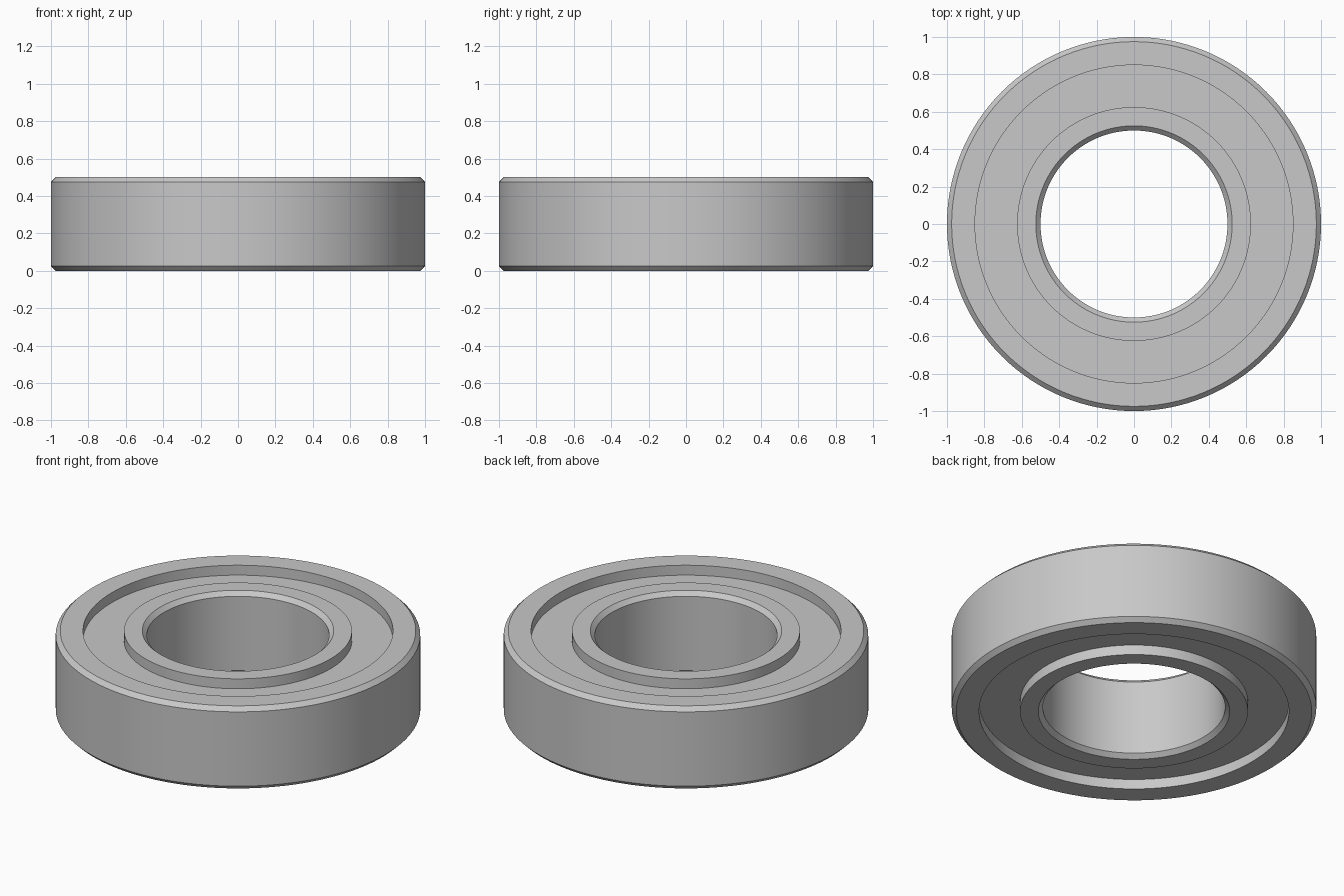
import bpy
import math

cube = bpy.data.objects.get("Cube")
if cube:
    bpy.data.objects.remove(cube, do_unlink=True)

HEIGHT = 0.5
CHAMFER = 0.025
RECESS = 0.06
SEGMENTS = 128

steel = bpy.data.materials.new("steel_grey")
steel.use_nodes = True
colour = (0.58, 0.58, 0.58, 1)
steel.diffuse_color = colour
steel.node_tree.nodes["Principled BSDF"].inputs["Base Color"].default_value = colour


def lathe(name, profile):
    """Revolve a closed (radius, z) profile, listed counter-clockwise, about z."""
    n = len(profile)
    verts, faces = [], []
    for i in range(SEGMENTS):
        a = math.tau * i / SEGMENTS
        verts += [(r * math.cos(a), r * math.sin(a), z) for r, z in profile]
        here, there = i * n, (i + 1) % SEGMENTS * n
        for j in range(n):
            k = (j + 1) % n
            faces.append((here + j, there + j, there + k, here + k))
    mesh = bpy.data.meshes.new(name)
    mesh.from_pydata(verts, [], faces)
    mesh.materials.append(steel)
    obj = bpy.data.objects.new(name, mesh)
    bpy.context.collection.objects.link(obj)
    bpy.ops.object.select_all(action='DESELECT')
    obj.select_set(True)
    bpy.context.view_layer.objects.active = obj
    bpy.ops.object.shade_smooth_by_angle(angle=math.radians(30))


# Outer race, chamfered on its outside edges
lathe("outer_race", [
    (0.85, 0), (1 - CHAMFER, 0), (1, CHAMFER),
    (1, HEIGHT - CHAMFER), (1 - CHAMFER, HEIGHT), (0.85, HEIGHT)])

# Inner race, chamfered on its bore edges
lathe("inner_race", [
    (0.5 + CHAMFER, 0), (0.625, 0), (0.625, HEIGHT),
    (0.5 + CHAMFER, HEIGHT), (0.5, HEIGHT - CHAMFER), (0.5, CHAMFER)])

# Recessed shield, seated slightly into both races
lathe("shield", [
    (0.615, RECESS), (0.86, RECESS),
    (0.86, HEIGHT - RECESS), (0.615, HEIGHT - RECESS)])
